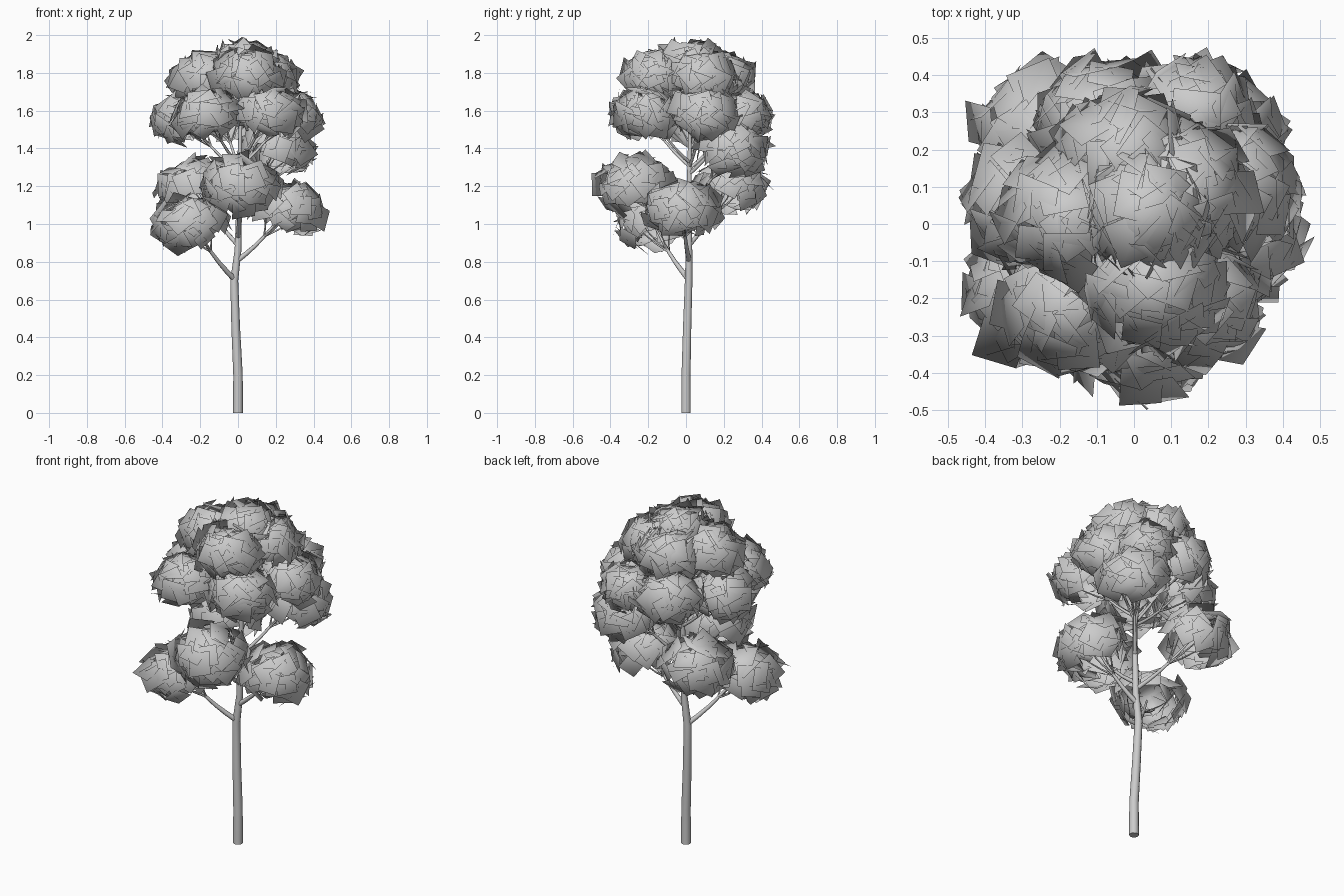
import bpy, math, random
from mathutils import Vector

if "Cube" in bpy.data.objects:
    bpy.data.objects.remove(bpy.data.objects["Cube"])

random.seed(7)

# leaf clump centres, low to high, with horizontal radius
CLUMPS = [
    (-0.25, -0.18, 1.00, 0.19), (0.26, -0.02, 1.07, 0.19),
    (0.01, -0.27, 1.20, 0.20), (-0.23, 0.23, 1.19, 0.19),
    (0.20, 0.24, 1.39, 0.18),
    (-0.17, -0.22, 1.58, 0.17), (0.16, -0.20, 1.59, 0.17),
    (0.26, 0.10, 1.58, 0.17), (-0.08, 0.27, 1.57, 0.17),
    (-0.27, 0.05, 1.55, 0.17), (0.16, 0.29, 1.57, 0.14),
    (0.05, -0.16, 1.78, 0.175), (-0.17, 0.02, 1.77, 0.17),
    (0.13, 0.09, 1.77, 0.17), (-0.02, 0.18, 1.77, 0.165),
    (0.03, 0.03, 1.84, 0.16),
]
TRUNK = [(0, 0, 0, .026), (0, 0, .2, .025), (-.012, .006, .45, .023),
         (-.02, .014, .7, .021), (0, .016, .86, .018), (.006, .016, 1.1, .015),
         (.01, .02, 1.4, .011), (.02, .02, 1.76, .006)]


def tubes(name, paths, bevel_res):
    """Tapered round tubes along paths of (x, y, z, radius)."""
    cu = bpy.data.curves.new(name, 'CURVE')
    cu.dimensions = '3D'
    cu.bevel_depth = 1.0
    cu.bevel_resolution = bevel_res
    cu.use_fill_caps = True
    for path in paths:
        sp = cu.splines.new('POLY')
        sp.points.add(len(path) - 1)
        sp.use_smooth = True
        for p, (x, y, z, r) in zip(sp.points, path):
            p.co = (x, y, z, 1)
            p.radius = r
    ob = bpy.data.objects.new(name, cu)
    bpy.context.collection.objects.link(ob)


def trunk_at(z):
    for a, b in zip(TRUNK, TRUNK[1:]):
        if a[2] <= z <= b[2]:
            t = (z - a[2]) / (b[2] - a[2])
            return [u + (v - u) * t for u, v in zip(a, b)]
    return list(TRUNK[-1])


def bowed(a, b, lift, r0, r1, n=5):
    """Path from a to b that swings outward, then up."""
    pts = []
    for i in range(n + 1):
        t = i / n
        p = a.lerp(b, t)
        p.z -= lift * math.sin(math.pi * t)
        pts.append((*p, r0 + (r1 - r0) * t))
    return pts


# trunk
tubes("trunk", [TRUNK], 3)

# one limb for each clump, forking into twigs inside it
limbs, twigs = [], []
for x, y, z, r in CLUMPS:
    reach = math.hypot(x, y)
    *s, tr = trunk_at(z - 0.12 - 0.56 * reach)
    tip = Vector((x * .9, y * .9, z - .02))
    path = bowed(Vector(s), tip, 0.02, tr * .75, .005)
    limbs.append(path)
    fork = Vector(path[3][:3])
    for k in range(4):
        a = k * math.tau / 4 + random.random()
        end = Vector((x + .6 * r * math.cos(a), y + .6 * r * math.sin(a),
                      z + random.uniform(-.02, .05)))
        twigs.append(bowed(fork, end, .012, .006, .002, 3))
tubes("limbs", limbs, 2)
tubes("twigs", twigs, 1)


def leaf_clump(name, c, r, count=60):
    """Dome of square leaf cards facing outward and up."""
    axis = Vector((c.x * 1.6, c.y * 1.6, 0.6)).normalized()
    verts, faces, normals = [], [], []
    for i in range(count):
        # evenly spread directions, leaving the inner underside open
        u = 1 - 1.45 * (i + .5) / count
        a = i * 2.39996
        h = math.sqrt(1 - u * u)
        d = Vector((h * math.cos(a), h * math.sin(a), u))
        d.rotate(Vector((0, 0, 1)).rotation_difference(axis))
        # every fourth card sits deeper inside the clump
        depth = random.uniform(.5, .85) if i % 4 == 0 else random.uniform(.88, 1.0)
        pos = c + Vector((d.x * r, d.y * r, d.z * r * .73)) * depth
        n = Vector((d.x, d.y, d.z * 1.3)).normalized()
        tilt = n + Vector([random.uniform(-.5, .5) for _ in range(3)])
        tx = tilt.orthogonal().normalized()
        ty = tilt.cross(tx).normalized()
        spin = random.uniform(0, math.tau)
        half = random.uniform(.052, .066)
        base = len(verts)
        for k in range(4):
            ang = spin + k * math.pi / 2 + math.pi / 4
            v = pos + (tx * math.cos(ang) + ty * math.sin(ang)) * half * 1.414
            verts.append(v)
            normals.append((v - c).normalized())
        faces.append([base, base + 1, base + 2, base + 3])
    me = bpy.data.meshes.new(name)
    me.from_pydata(verts, [], faces)
    for p in me.polygons:
        p.use_smooth = True
    # rounded shading over the whole clump
    me.normals_split_custom_set_from_vertices(normals)
    ob = bpy.data.objects.new(name, me)
    bpy.context.collection.objects.link(ob)


# foliage
for i, (x, y, z, r) in enumerate(CLUMPS):
    leaf_clump(f"leaf_clump_{i + 1}", Vector((x, y, z)), r)
